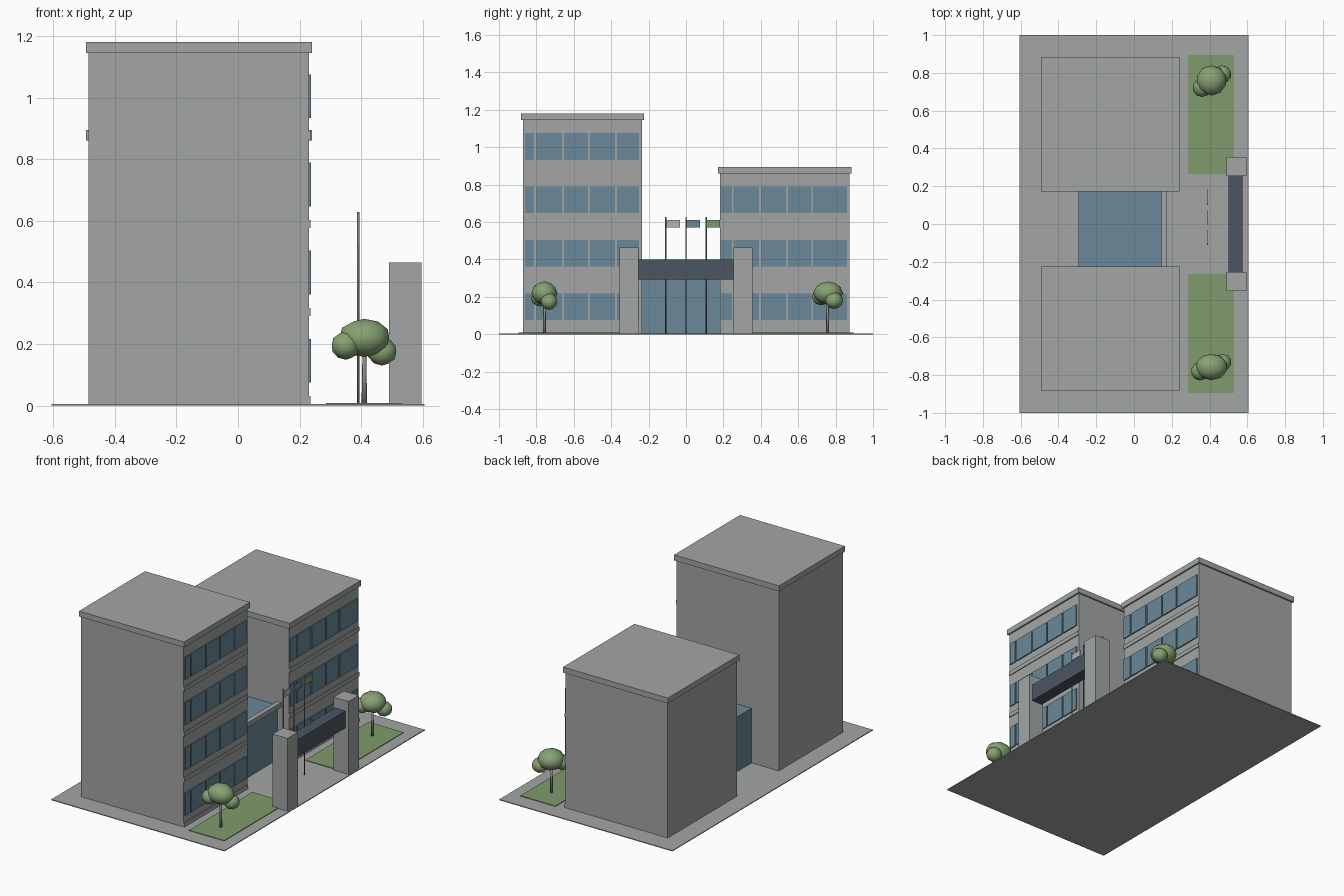
import bpy
import bmesh
from mathutils import Matrix, Vector

if "Cube" in bpy.data.objects:
    bpy.data.objects.remove(bpy.data.objects["Cube"], do_unlink=True)


def material(name, rgb):
    m = bpy.data.materials.new(name)
    m.use_nodes = True
    col = (*rgb, 1.0)
    m.diffuse_color = col
    m.node_tree.nodes["Principled BSDF"].inputs["Base Color"].default_value = col
    return m


CONCRETE = material("concrete grey", (0.36, 0.38, 0.375))
GLASS = material("blue glass", (0.145, 0.245, 0.315))
SLATE = material("dark slate", (0.07, 0.092, 0.118))
GRASS = material("lawn green", (0.215, 0.33, 0.15))
LEAF = material("leaf green", (0.24, 0.36, 0.17))
BARK = material("trunk grey", (0.27, 0.25, 0.235))
METAL = material("pole grey", (0.2, 0.21, 0.22))
CLOTH = material("pale cloth", (0.45, 0.47, 0.47))


def finish(name, bm, mat):
    mesh = bpy.data.meshes.new(name)
    bm.to_mesh(mesh)
    bm.free()
    mesh.materials.append(mat)
    ob = bpy.data.objects.new(name, mesh)
    bpy.context.collection.objects.link(ob)
    return ob


def add_box(bm, x, y, z):
    """Add a box spanning the given (low, high) ranges."""
    size = Vector((x[1] - x[0], y[1] - y[0], z[1] - z[0]))
    mid = Vector((sum(x), sum(y), sum(z))) / 2
    bmesh.ops.create_cube(bm, size=1, matrix=Matrix.Translation(mid) @ Matrix.Diagonal(size).to_4x4())


def box(name, x, y, z, mat):
    bm = bmesh.new()
    add_box(bm, x, y, z)
    return finish(name, bm, mat)


def rod(name, x, y, z, r1, r2, sides, mat):
    bm = bmesh.new()
    bmesh.ops.create_cone(bm, cap_ends=True, segments=sides, radius1=r1, radius2=r2,
                          depth=z[1] - z[0],
                          matrix=Matrix.Translation((x, y, sum(z) / 2)))
    return finish(name, bm, mat)


def smooth(ob):
    for p in ob.data.polygons:
        p.use_smooth = True


# Site slab and lawns
SLAB = 0.005
box("ground_slab", (-0.605, 0.605), (-1, 1), (0, SLAB), CONCRETE)
for side, s in (("front", -1), ("back", 1)):
    box(side + "_lawn", (0.285, 0.53), sorted((s * 0.265, s * 0.895)), (SLAB, 0.009), GRASS)


# Office blocks: walls, roof slab, floor bands and window panes on the +x face
FLOOR = 0.286


def office(name, y, top, floors, panes):
    box(name + "_walls", (-0.485, 0.23), y, (SLAB, top), CONCRETE)
    box(name + "_roof", (-0.493, 0.24), (y[0] - 0.01, y[1] + 0.01), (top, top + 0.035), CONCRETE)
    bands, glass = bmesh.new(), bmesh.new()
    for f in range(floors):
        z = f * FLOOR
        add_box(bands, (0.225, 0.235), y, (z + SLAB, z + 0.031))
        for pane in panes:
            add_box(glass, (0.225, 0.237), pane, (z + 0.075, z + 0.217))
    finish(name + "_floor_bands", bands, CONCRETE)
    finish(name + "_windows", glass, GLASS)


office("tall_block", (-0.872, -0.234), 1.145, 4,
       [(-0.862, -0.814), (-0.803, -0.664), (-0.653, -0.525), (-0.514, -0.38), (-0.37, -0.252)])
office("low_block", (0.182, 0.875), 0.86, 3,
       [(0.186, 0.246), (0.253, 0.39), (0.4, 0.535), (0.545, 0.67), (0.68, 0.86)])

# Glazed lobby between the blocks, with its front fascia
box("lobby_glass", (-0.295, 0.147), (-0.234, 0.182), (SLAB, 0.35), GLASS)
box("lobby_fascia", (0.145, 0.175), (-0.234, 0.182), (0.345, 0.374), CONCRETE)

# Entrance gate
for side, s in (("front", -1), ("back", 1)):
    box(side + "_gate_pillar", (0.49, 0.595), sorted((s * 0.253, s * 0.356)), (SLAB, 0.465), CONCRETE)
box("gate_beam", (0.5, 0.574), (-0.255, 0.255), (0.293, 0.4), SLATE)

# Flagpoles and flags
for i, mat in enumerate((CLOTH, GLASS, GRASS)):
    y = (i - 1) * 0.107
    smooth(rod(f"flagpole_{i + 1}", 0.39, y, (SLAB, 0.628), 0.004, 0.004, 8, METAL))
    box(f"flag_{i + 1}", (0.3885, 0.3915), (y + 0.003, y + 0.075), (0.57, 0.61), mat)


# Trees: tapered trunk with lobes of foliage
def tree(name, x, y, lobes):
    smooth(rod(name + "_trunk", x, y, (SLAB, 0.18), 0.009, 0.006, 8, BARK))
    bm = bmesh.new()
    for offset, radii in lobes:
        place = Matrix.Translation(Vector((x, y, 0.21)) + Vector(offset))
        bmesh.ops.create_icosphere(bm, subdivisions=2, radius=1,
                                   matrix=place @ Matrix.Diagonal(radii).to_4x4())
    smooth(finish(name + "_crown", bm, LEAF))


tree("front_tree", 0.41, -0.757, [
    ((0, 0, 0.01), (0.085, 0.07, 0.062)),
    ((-0.06, -0.022, -0.015), (0.048, 0.05, 0.046)),
    ((0.058, 0.025, -0.035), (0.048, 0.045, 0.045))])
tree("back_tree", 0.41, 0.757, [
    ((0, 0.003, 0.01), (0.08, 0.08, 0.062)),
    ((-0.05, -0.035, -0.01), (0.05, 0.05, 0.045)),
    ((0.055, 0.035, -0.03), (0.05, 0.048, 0.045))])
